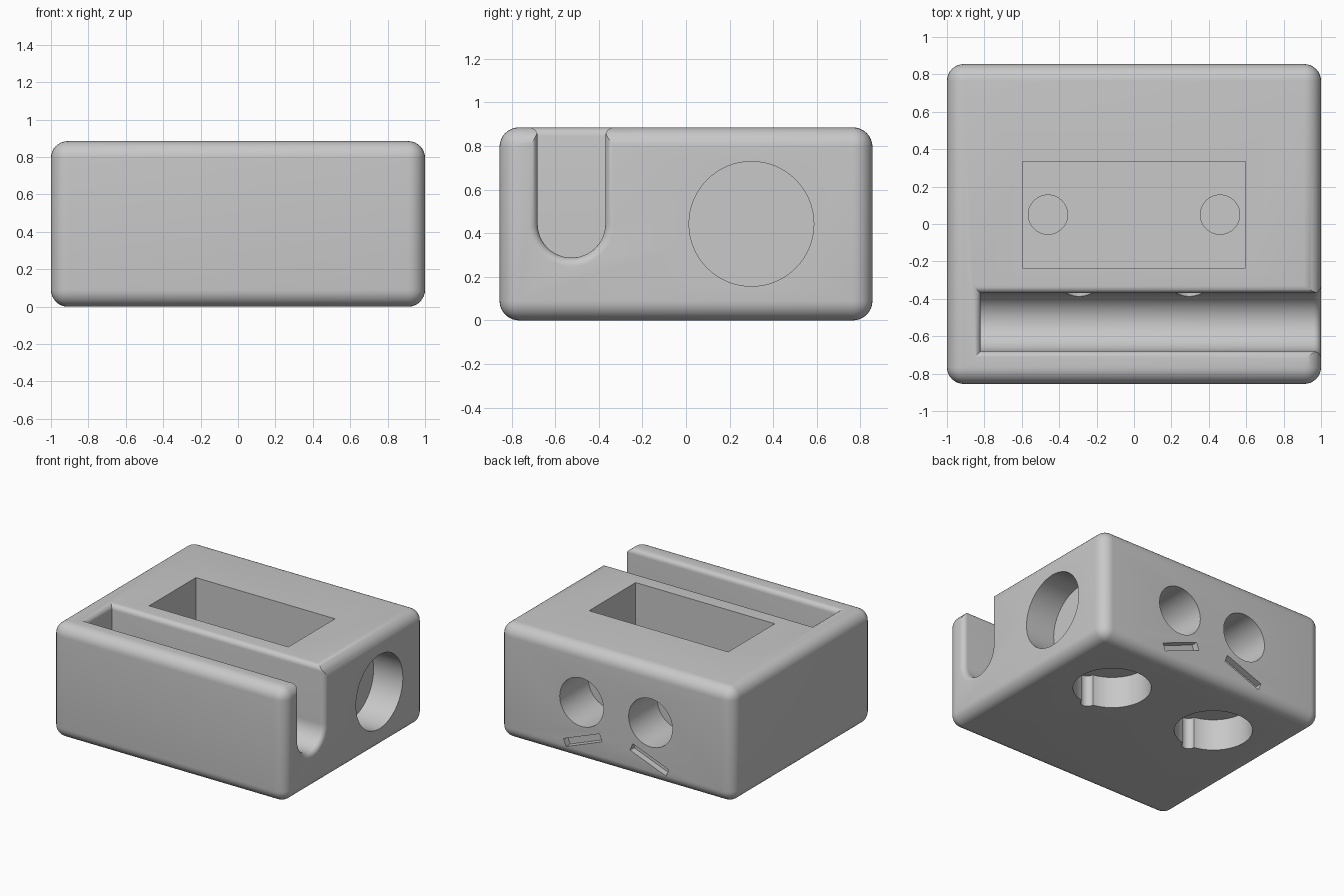
import bpy, bmesh, math
from mathutils import Matrix, Vector

default = bpy.data.objects.get("Cube")
if default:
    bpy.data.objects.remove(default, do_unlink=True)

WIDTH, DEPTH, HEIGHT = 2.0, 1.71, 0.885
BACK = DEPTH / 2
MID = HEIGHT / 2

grey = bpy.data.materials.new("plain_grey")
grey.use_nodes = True
grey.diffuse_color = (0.58, 0.58, 0.58, 1)
grey.node_tree.nodes["Principled BSDF"].inputs["Base Color"].default_value = (0.58, 0.58, 0.58, 1)


def add_object(name, bm):
    bmesh.ops.recalc_face_normals(bm, faces=bm.faces)
    mesh = bpy.data.meshes.new(name)
    bm.to_mesh(mesh)
    bm.free()
    mesh.materials.append(grey)
    obj = bpy.data.objects.new(name, mesh)
    bpy.context.collection.objects.link(obj)
    return obj


def box(name, centre, size, turn=0):
    bm = bmesh.new()
    bmesh.ops.create_cube(bm, size=1)
    bmesh.ops.transform(bm, verts=bm.verts, matrix=Matrix.Translation(centre)
                        @ Matrix.Rotation(turn, 4, "Y") @ Matrix.Diagonal((*size, 1)))
    return add_object(name, bm)


def rod(name, start, end, radius, sides=64):
    start, end = Vector(start), Vector(end)
    axis = end - start
    bm = bmesh.new()
    bmesh.ops.create_cone(bm, cap_ends=True, segments=sides, radius1=radius,
                          radius2=radius, depth=axis.length)
    bmesh.ops.transform(bm, verts=bm.verts, matrix=Matrix.Translation((start + end) / 2)
                        @ axis.to_track_quat("Z", "Y").to_matrix().to_4x4())
    return add_object(name, bm)


def flare(distance, radius=0.04):
    """Outward offset of a rounded lip, at a distance from its edge."""
    t = min(max(1 - distance / radius, 0), 1)
    return radius * (1 - math.sqrt(1 - t * t))


def slot_cutter():
    """Round-bottomed trough, open at the right side, with flared lips."""
    y0, half, left, steps = -0.525, 0.155, -0.82, 6
    lip = [0.04 * math.sin(math.pi / 2 * i / steps) for i in range(steps + 1)]
    heights = [HEIGHT + 0.1] + [HEIGHT - 0.04 + d for d in reversed(lip)]
    stations = [left] + [WIDTH / 2 - 0.04 + d for d in lip] + [WIDTH / 2 + 0.1]
    bm = bmesh.new()
    rings = []
    for x in stations:
        side = flare(WIDTH / 2 - x)
        wall = []
        for z in heights:
            out = max(side, flare(HEIGHT - z))
            wall.append((half + out, z, flare(HEIGHT - z)))
        for i in range(16):
            a = math.pi / 2 * i / 16
            r = half + side
            wall.append((r * math.cos(a), MID - r * math.sin(a), 0))
        profile = [(y, z, f) for y, z, f in wall] + [(0, MID - half - side, 0)]
        profile += [(-y, z, f) for y, z, f in reversed(wall)]
        rings.append([bm.verts.new((x - f if x == left else x, y0 + y, z))
                      for y, z, f in profile])
    n = len(rings[0])
    for a, b in zip(rings, rings[1:]):
        for i in range(n):
            j = (i + 1) % n
            bm.faces.new((a[i], a[j], b[j], b[i]))
    # End caps made of strips across the trough
    for ring in (rings[0], rings[-1]):
        for i in range(n // 2 - 1):
            bm.faces.new((ring[i], ring[i + 1], ring[n - 2 - i], ring[n - 1 - i]))
        bm.faces.new(ring[n // 2 - 1:n // 2 + 2])
    return add_object("slot_cutter", bm)


# Rounded block
body = box("holder_body", (0, 0, MID), (WIDTH, DEPTH, HEIGHT))
rounding = body.modifiers.new("rounding", "BEVEL")
rounding.width = 0.09
rounding.segments = 8

# Slot, top pocket and round recess in the right side
cutters = [
    slot_cutter(),
    box("pocket_cutter", (0, 0.05, 0.8), (1.19, 0.57, 1.0)),
    rod("side_recess_cutter", (0.75, 0.3, MID), (1.2, 0.3, MID), 0.286),
]
for s in (-1, 1):
    cutters += [
        # Shallow round seats in the pocket floor
        rod("pocket_seat_cutter", (s * 0.46, 0.05, 0.26), (s * 0.46, 0.05, 0.5), 0.105),
        # Round recesses underneath, each with a small notch
        rod("base_recess_cutter", (s * 0.465, 0.315, -0.2), (s * 0.465, 0.315, 0.245), 0.276),
        rod("base_notch_cutter", (s * 0.465, 0.045, -0.2), (s * 0.465, 0.045, 0.245), 0.05, 32),
        # Bores in the back, narrowing to reach the slot
        rod("back_bore_cutter", (s * 0.295, 0.505, 0.455), (s * 0.295, 1.1, 0.455), 0.187),
        rod("narrow_bore_cutter", (s * 0.295, -0.5, MID), (s * 0.295, 0.6, MID), 0.07, 32),
        # Slanted grooves below the bores
        box("groove_cutter", (s * 0.285, BACK, 0.165), (0.33, 0.1, 0.06), s * math.radians(21)),
    ]

for cutter in cutters:
    cut = body.modifiers.new(cutter.name, "BOOLEAN")
    cut.operation = "DIFFERENCE"
    cut.solver = "EXACT"
    cut.object = cutter

bpy.ops.object.select_all(action="DESELECT")
body.select_set(True)
bpy.context.view_layer.objects.active = body
for name in [m.name for m in body.modifiers]:
    bpy.ops.object.modifier_apply(modifier=name)
for cutter in cutters:
    bpy.data.objects.remove(cutter, do_unlink=True)

bpy.ops.object.shade_smooth_by_angle(angle=math.radians(30))
